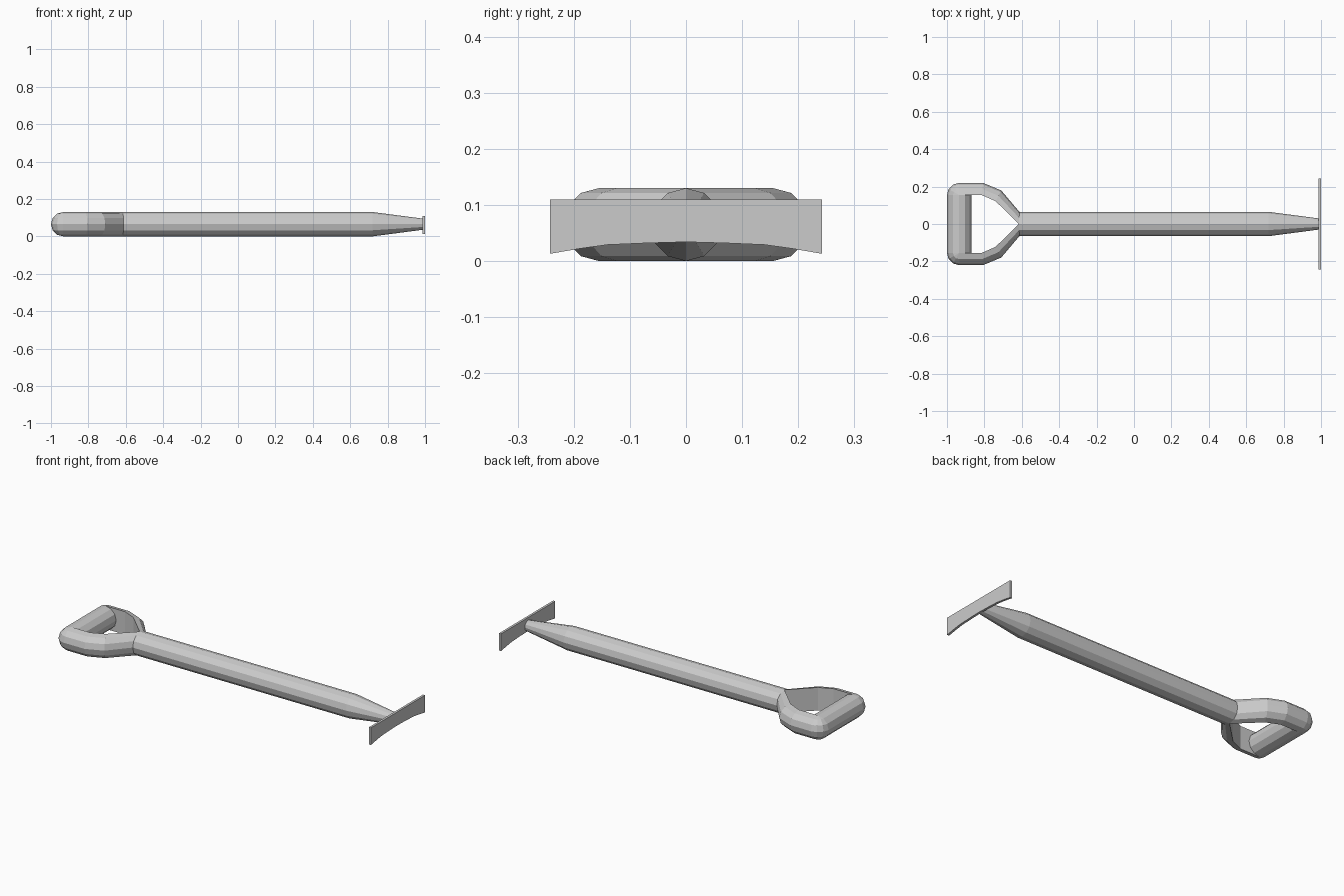
import bpy, bmesh, math
from mathutils import Vector

if "Cube" in bpy.data.objects:
    bpy.data.objects.remove(bpy.data.objects["Cube"])

R = 0.065          # tube radius, also the height of the centre line
SIDES = 12

grey = bpy.data.materials.new("plain grey")
grey.diffuse_color = (0.6, 0.6, 0.6, 1)
grey.use_nodes = True
grey.node_tree.nodes["Principled BSDF"].inputs["Base Color"].default_value = grey.diffuse_color


def make(name, rings, closed=True, caps=True):
    """Skin a list of vertex rings into one flat-shaded object."""
    bm = bmesh.new()
    loops = [[bm.verts.new(p) for p in ring] for ring in rings]
    n = len(loops[0])
    for a, b in zip(loops, loops[1:]):
        for i in range(n if closed else n - 1):
            j = (i + 1) % n
            bm.faces.new((a[i], a[j], b[j], b[i]))
    if caps:
        bm.faces.new(loops[0])
        bm.faces.new(loops[-1])
    bmesh.ops.remove_doubles(bm, verts=bm.verts, dist=1e-5)
    bmesh.ops.recalc_face_normals(bm, faces=bm.faces)
    me = bpy.data.meshes.new(name)
    bm.to_mesh(me)
    bm.free()
    me.materials.append(grey)
    ob = bpy.data.objects.new(name, me)
    bpy.context.collection.objects.link(ob)
    return ob


def circle_x(x, r):
    """Ring facing along x with a corner on top."""
    return [(x, r * math.sin(k * math.tau / SIDES), R + r * math.cos(k * math.tau / SIDES))
            for k in range(SIDES)]


def half_round(x, y, angle):
    """D-shaped section: flat side at (x, y), bulging toward the given angle."""
    d = Vector((math.cos(angle), math.sin(angle), 0))
    return [Vector((x, y, R)) + d * R * math.sin(k * math.tau / SIDES)
            + Vector((0, 0, R * math.cos(k * math.tau / SIDES)))
            for k in range(SIDES // 2 + 1)]


# Shaft with a tapered socket end
make("shaft", [circle_x(-0.615, R), circle_x(0.72, R), circle_x(0.987, 0.03)])

# Grip bar across the handle
gx, gy = -0.935, 0.155
make("grip", [[(gx + R * math.sin(k * math.tau / SIDES), y, R + R * math.cos(k * math.tau / SIDES))
               for k in range(SIDES)] for y in (-gy, gy)])

# Handle arms: rounded corner, straight run, then a bend down to the shaft
for side, name in ((1, "back_arm"), (-1, "front_arm")):
    path = [(gx, gy, a) for a in (180, 150, 120, 90)]
    path += [(-0.815, gy, 82), (-0.74, 0.122, 62), (-0.615, 0.0, 88)]
    rings = [half_round(x, side * y, side * math.radians(a)) for x, y, a in path]
    make(name, rings)

# Thin blade with an arched lower edge
outline = [(-0.242, 0.013), (-0.19, 0.022), (-0.14, 0.029), (-0.07, 0.032), (0, 0.034),
           (0.07, 0.032), (0.14, 0.029), (0.19, 0.022), (0.242, 0.013)]
make("blade", [[(x, y, zb), (x, y, 0.11), (x + 0.013, y, 0.11), (x + 0.013, y, zb)]
               for x in (0.987,) for y, zb in outline])
